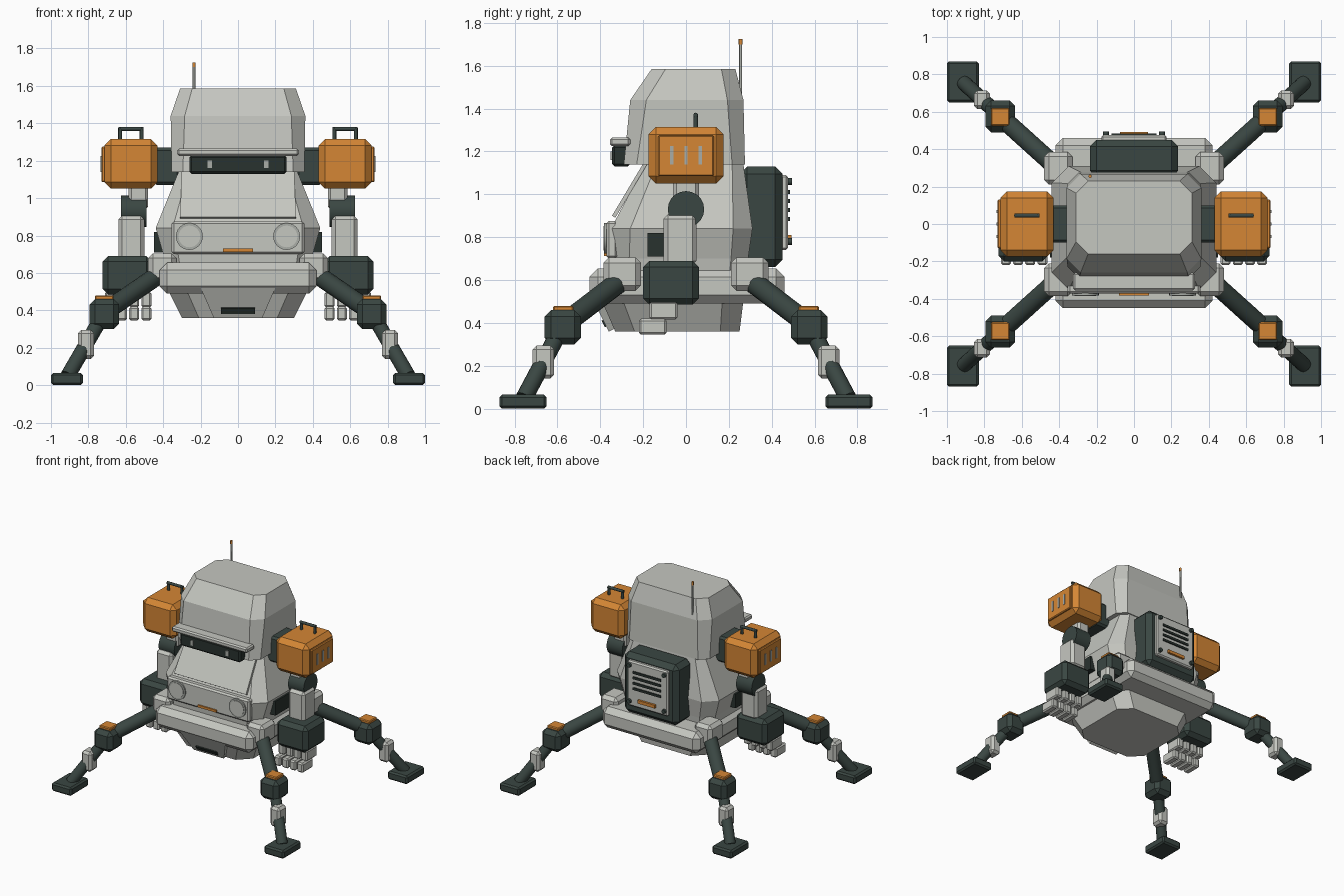
import bpy, bmesh
from math import pi
from mathutils import Vector, Matrix

cube = bpy.data.objects.get("Cube")
if cube:
    bpy.data.objects.remove(cube)


def material(name, r, g, b):
    m = bpy.data.materials.new(name)
    m.use_nodes = True
    m.diffuse_color = (r, g, b, 1)
    m.node_tree.nodes["Principled BSDF"].inputs["Base Color"].default_value = (r, g, b, 1)
    return m


LIGHT = material("pale grey", 0.56, 0.57, 0.53)
ORANGE = material("orange", 0.66, 0.24, 0.035)
DARK = material("dark green grey", 0.042, 0.062, 0.055)
BLACK = material("visor black", 0.022, 0.032, 0.028)
GREY = material("lamp grey", 0.40, 0.42, 0.39)


def finish(name, bm, mat, smooth=False):
    bmesh.ops.recalc_face_normals(bm, faces=bm.faces)
    mesh = bpy.data.meshes.new(name)
    for f in bm.faces:
        f.smooth = smooth and len(f.verts) == 4
    bm.to_mesh(mesh)
    bm.free()
    mesh.materials.append(mat)
    ob = bpy.data.objects.new(name, mesh)
    bpy.context.collection.objects.link(ob)
    return ob


def box(name, x, y, z, mat, bevel=0.0):
    """Box from (low, high) ranges with single-cut edges."""
    bm = bmesh.new()
    bmesh.ops.create_cube(bm, size=1)
    for v in bm.verts:
        v.co = [r[0] + (c + 0.5) * (r[1] - r[0]) for c, r in zip(v.co, (x, y, z))]
    if bevel:
        bmesh.ops.bevel(bm, geom=bm.edges[:], offset=bevel, segments=1, affect='EDGES')
    return finish(name, bm, mat)


def side_box(name, s, x, y, z, mat, bevel=0.0):
    """Box whose x range is mirrored by side s."""
    return box(name, sorted((s * x[0], s * x[1])), y, z, mat, bevel)


def rod(name, a, b, radius, mat, sides=16):
    a, b = Vector(a), Vector(b)
    d = b - a
    bm = bmesh.new()
    turn = d.to_track_quat('Z', 'Y').to_matrix().to_4x4()
    bmesh.ops.create_cone(bm, cap_ends=True, segments=sides, radius1=radius, radius2=radius,
                          depth=d.length, matrix=Matrix.Translation((a + b) / 2) @ turn)
    return finish(name, bm, mat, True)


def loft(name, rings, mat):
    """Stack of chamfered rectangles: z, half width, front y, back y, chamfer."""
    bm = bmesh.new()
    loops = []
    for z, w, f, b, c in rings:
        pts = [(-w + c, f), (w - c, f), (w, f + c), (w, b - c),
               (w - c, b), (-w + c, b), (-w, b - c), (-w, f + c)]
        loops.append([bm.verts.new((x, y, z)) for x, y in pts])
    bm.faces.new(loops[0])
    bm.faces.new(loops[-1])
    for lo, hi in zip(loops, loops[1:]):
        for i in range(8):
            j = (i + 1) % 8
            bm.faces.new((lo[i], lo[j], hi[j], hi[i]))
    return finish(name, bm, mat)


def slab(name, low, high, thick, mat):
    """Sloping front plate between two edges given as half width, y, z."""
    bm = bmesh.new()
    pts = [(s * e[0], e[1], e[2]) for e, s in ((low, -1), (low, 1), (high, 1), (high, -1))]
    face = bm.faces.new([bm.verts.new(p) for p in pts])
    face.normal_update()
    back = -face.normal * thick
    ext = bmesh.ops.extrude_face_region(bm, geom=[face])
    bmesh.ops.translate(bm, vec=back, verts=[v for v in ext["geom"] if isinstance(v, bmesh.types.BMVert)])
    bm.faces.ensure_lookup_table()
    return finish(name, bm, mat)


# Main shell: lower hull, cabin, head
loft("lower_hull", [(0.36, 0.30, -0.33, 0.25, 0.09), (0.52, 0.38, -0.40, 0.27, 0.10)], LIGHT)
loft("cabin", [(0.50, 0.37, -0.33, 0.27, 0.08), (0.70, 0.40, -0.345, 0.29, 0.08),
               (0.84, 0.44, -0.35, 0.31, 0.09), (1.16, 0.31, -0.18, 0.265, 0.05)], LIGHT)
loft("head", [(1.14, 0.355, -0.29, 0.275, 0.06), (1.44, 0.36, -0.26, 0.268, 0.075),
              (1.585, 0.31, -0.16, 0.23, 0.065)], LIGHT)
box("deck", (-0.42, 0.42), (-0.45, 0.46), (0.49, 0.655), LIGHT, 0.04)

# Face: visor, brow, windscreen, headlamps
box("visor", (-0.26, 0.26), (-0.345, -0.26), (1.13, 1.23), BLACK, 0.012)
box("brow", (-0.325, 0.325), (-0.355, -0.26), (1.225, 1.265), LIGHT, 0.01)
slab("windscreen", (0.31, -0.345, 0.90), (0.30, -0.19, 1.16), 0.018, LIGHT)
box("lamp_panel", (-0.355, 0.355), (-0.372, -0.32), (0.70, 0.875), LIGHT, 0.012)
box("front_strip", (-0.08, 0.08), (-0.382, -0.36), (0.712, 0.73), ORANGE)
for s in (-1, 1):
    rod("lamp_rim", (s * 0.26, -0.36, 0.795), (s * 0.26, -0.382, 0.795), 0.072, GREY, 24)
    rod("lamp_lens", (s * 0.26, -0.37, 0.795), (s * 0.26, -0.386, 0.795), 0.058, LIGHT, 24)
    side_box("visor_sensor", s, (0.14, 0.163), (-0.352, -0.34), (1.16, 1.20), GREY)

# Chin plate with slot
slab("chin_plate", (0.13, -0.36, 0.36), (0.20, -0.44, 0.52), 0.035, LIGHT)
slab("chin_slot", (0.09, -0.378, 0.38), (0.09, -0.394, 0.41), 0.02, BLACK)

# Backpack with vent panel
box("backpack", (-0.235, 0.235), (0.25, 0.45), (0.66, 1.13), DARK, 0.035)
box("vent_panel", (-0.175, 0.175), (0.44, 0.476), (0.74, 1.09), LIGHT, 0.01)
for i in range(4):
    z = 1.01 - 0.042 * i
    box("vent_slot", (-0.12, 0.12), (0.47, 0.484), (z - 0.009, z + 0.009), BLACK)
for s in (-1, 1):
    for z in (1.06, 0.78):
        rod("panel_bolt", (s * 0.15, 0.47, z), (s * 0.15, 0.495, z), 0.016, DARK, 10)
box("back_strip", (-0.075, 0.075), (0.47, 0.492), (0.785, 0.81), ORANGE)

# Antenna
rod("antenna", (-0.235, 0.255, 1.40), (-0.235, 0.255, 1.705), 0.007, GREY, 8)
rod("antenna_tip", (-0.235, 0.255, 1.70), (-0.235, 0.255, 1.725), 0.009, ORANGE, 8)

for s in (-1, 1):
    # Shoulder pods
    side_box("pod", s, (0.43, 0.715), (-0.175, 0.175), (1.05, 1.315), ORANGE, 0.035)
    side_box("pod_panel", s, (0.70, 0.73), (-0.13, 0.13), (1.085, 1.275), ORANGE, 0.006)
    for y in (-0.067, 0, 0.067):
        side_box("pod_slit", s, (0.725, 0.735), (y - 0.008, y + 0.008), (1.14, 1.225), GREY)
    side_box("pod_mount", s, (0.31, 0.45), (-0.10, 0.10), (1.07, 1.27), DARK, 0.015)
    for x in (0.515, 0.63):
        rod("handle_post", (s * x, 0.045, 1.30), (s * x, 0.045, 1.375), 0.011, DARK, 8)
    rod("handle_bar", (s * 0.505, 0.045, 1.37), (s * 0.64, 0.045, 1.37), 0.011, DARK, 8)

    # Arms
    side_box("arm_neck", s, (0.48, 0.585), (-0.06, 0.06), (0.94, 1.07), LIGHT, 0.015)
    rod("elbow", (s * 0.49, 0, 0.93), (s * 0.625, 0, 0.93), 0.085, DARK, 20)
    side_box("upper_arm", s, (0.50, 0.64), (-0.105, 0.05), (0.67, 0.905), LIGHT, 0.02)
    side_box("forearm", s, (0.46, 0.725), (-0.20, 0.06), (0.485, 0.69), DARK, 0.03)
    side_box("side_vent", s, (0.38, 0.448), (-0.18, 0.03), (0.71, 0.82), BLACK)
    for i in range(4):
        x = 0.49 + 0.065 * i
        side_box("finger_base", s, (x - 0.027, x + 0.027), (-0.17, -0.04), (0.415, 0.50), LIGHT, 0.01)
        side_box("finger_tip", s, (x - 0.027, x + 0.027), (-0.22, -0.09), (0.345, 0.42), LIGHT, 0.01)

    # Legs
    for t in (-1, 1):
        def leg_box(name, x, y, z, mat, bevel):
            side_box(name, s, x, sorted((t * y[0], t * y[1])), z, mat, bevel)

        leg_box("hip", (0.33, 0.48), (0.21, 0.385), (0.55, 0.705), LIGHT, 0.025)
        rod("upper_leg", (s * 0.41, t * 0.30, 0.60), (s * 0.715, t * 0.575, 0.39), 0.05, DARK)
        leg_box("knee", (0.635, 0.795), (0.49, 0.66), (0.30, 0.46), DARK, 0.03)
        leg_box("knee_cap", (0.665, 0.765), (0.525, 0.62), (0.45, 0.48), ORANGE, 0.006)
        rod("lower_leg", (s * 0.73, t * 0.59, 0.36), (s * 0.91, t * 0.755, 0.05), 0.04, DARK)
        leg_box("shin_sleeve", (0.77, 0.855), (0.615, 0.715), (0.14, 0.295), LIGHT, 0.018)
        leg_box("foot", (0.83, 1.0), (0.65, 0.87), (0.0, 0.065), DARK, 0.012)
